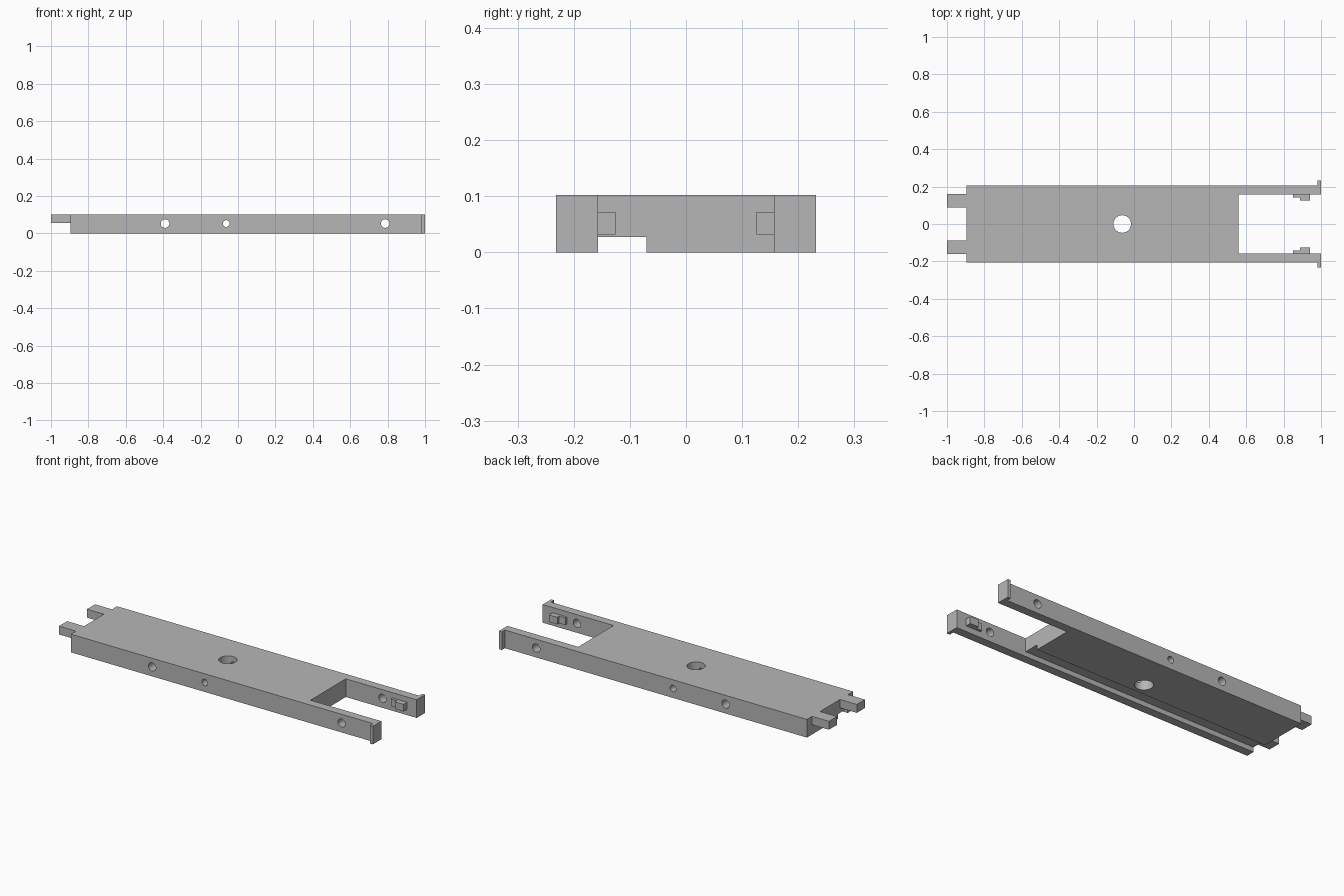
import bpy
import bmesh
from math import radians
from mathutils import Matrix

old = bpy.data.objects.get("Cube")
if old:
    bpy.data.objects.remove(old, do_unlink=True)

grey = bpy.data.materials.new("matte grey")
grey.use_nodes = True
colour = (0.47, 0.47, 0.47, 1)
grey.diffuse_color = colour
grey.node_tree.nodes["Principled BSDF"].inputs["Base Color"].default_value = colour

HEIGHT = 0.102
HALF = 0.205      # half width of the body
INNER = 0.157     # inner face of the fork arms
BACK = -0.895     # body end next to the tabs
SLOT = 0.56       # start of the fork opening


def add_object(name, bm):
    bmesh.ops.recalc_face_normals(bm, faces=bm.faces)
    mesh = bpy.data.meshes.new(name)
    bm.to_mesh(mesh)
    bm.free()
    mesh.materials.append(grey)
    obj = bpy.data.objects.new(name, mesh)
    bpy.context.collection.objects.link(obj)
    return obj


def prism(name, outline, z0, z1):
    """Extrude an outline seen from above between two heights."""
    bm = bmesh.new()
    face = bm.faces.new([bm.verts.new((x, y, z0)) for x, y in outline])
    grown = bmesh.ops.extrude_face_region(bm, geom=[face])["geom"]
    verts = [v for v in grown if isinstance(v, bmesh.types.BMVert)]
    bmesh.ops.translate(bm, verts=verts, vec=(0, 0, z1 - z0))
    return add_object(name, bm)


def box(name, x0, x1, y0, y1, z0, z1):
    return prism(name, [(x0, y0), (x1, y0), (x1, y1), (x0, y1)], z0, z1)


def cylinder(name, x, z, radius, length, turn):
    bm = bmesh.new()
    matrix = Matrix.Translation((x, 0, z)) @ Matrix.Rotation(turn, 4, "X")
    bmesh.ops.create_cone(bm, cap_ends=True, segments=40, radius1=radius,
                          radius2=radius, depth=length, matrix=matrix)
    return add_object(name, bm)


def cut(target, cutter):
    """Subtract a cutter for good and remove it."""
    cutter.hide_render = True
    mod = target.modifiers.new("cut", "BOOLEAN")
    mod.operation = "DIFFERENCE"
    mod.solver = "EXACT"
    mod.object = cutter
    bpy.context.view_layer.objects.active = target
    bpy.ops.object.modifier_apply(modifier=mod.name)
    bpy.data.objects.remove(cutter, do_unlink=True)


# Forked body with outward lips on the arm ends
half = [(BACK, HALF), (0.982, HALF), (0.982, 0.232), (1, 0.232),
        (1, INNER), (SLOT, INNER)]
outline = half + [(x, -y) for x, y in reversed(half)]
body = prism("forked_body", outline, 0, HEIGHT)

# Lengthwise groove in the underside
cut(body, box("groove_cutter", -1, 0.6, -INNER, -0.07, -0.05, 0.027))

# Round holes: one downward, three across
cut(body, cylinder("centre_hole_cutter", -0.063, 0.05, 0.047, 0.3, 0))
for x, radius in ((-0.39, 0.023), (-0.063, 0.018), (0.787, 0.023)):
    cut(body, cylinder("cross_hole_cutter", x, 0.053, radius, 1, radians(90)))

# Paired tabs and stepped catches on the inside of the arms
for side, sign in (("left", 1), ("right", -1)):
    box(side + "_tab", -1, BACK, sign * 0.088, sign * 0.16, 0.055, HEIGHT)
    catch = [(0.85, INNER), (0.85, 0.143), (0.888, 0.143),
             (0.888, 0.126), (0.94, 0.126), (0.94, INNER)]
    prism(side + "_catch", [(x, sign * y) for x, y in catch], 0.032, 0.072)

# Smooth hole walls, crisp edges elsewhere
bpy.ops.object.select_all(action="DESELECT")
body.select_set(True)
bpy.context.view_layer.objects.active = body
bpy.ops.object.shade_smooth_by_angle(angle=radians(30))
